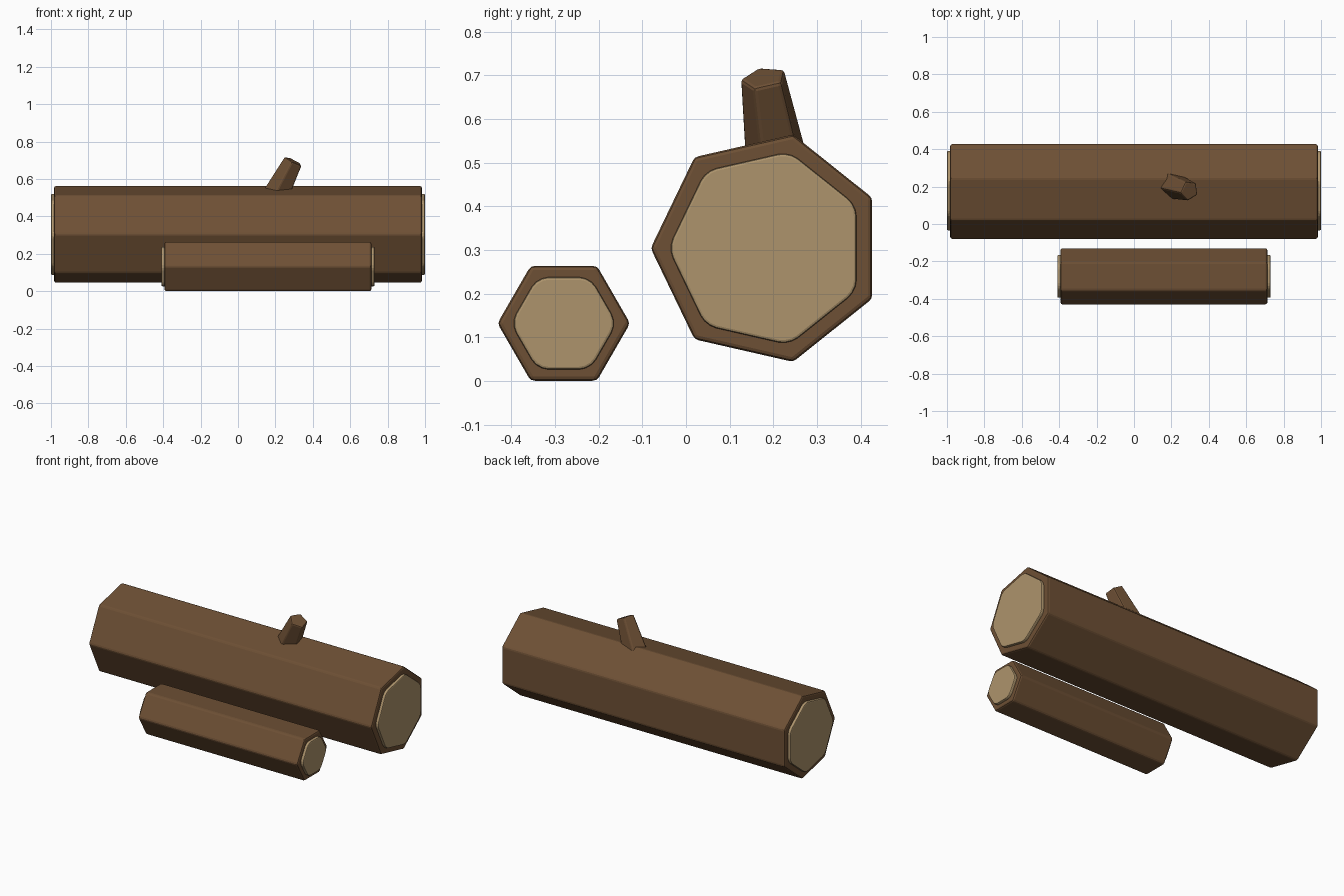
import bpy
import bmesh
import math
from mathutils import Matrix, Vector

cube = bpy.data.objects.get("Cube")
if cube:
    bpy.data.objects.remove(cube, do_unlink=True)


def material(name, colour):
    mat = bpy.data.materials.new(name)
    mat.use_nodes = True
    mat.diffuse_color = (*colour, 1)
    mat.node_tree.nodes["Principled BSDF"].inputs["Base Color"].default_value = (*colour, 1)
    return mat


bark = material("bark brown", (0.155, 0.08, 0.035))
cut_wood = material("cut wood tan", (0.42, 0.295, 0.15))


def prism(name, sides, start, end, r_start, r_end, turn, mat, bevel, corner=0):
    """Tapered prism from start to end; turn is the angle of its first corner."""
    start, end = Vector(start), Vector(end)
    axis = (end - start).normalized()
    u = Vector((0, 1, 0))
    u = (u - axis * u.dot(axis)).normalized()
    v = axis.cross(u)
    bm = bmesh.new()
    rings = []
    for centre, radius in ((start, r_start), (end, r_end)):
        angles = [math.radians(turn) + math.tau * i / sides for i in range(sides)]
        rings.append([bm.verts.new(centre + (u * math.cos(a) + v * math.sin(a)) * radius)
                      for a in angles])
    bm.faces.new(rings[0][::-1])
    bm.faces.new(rings[1])
    long_edges = []
    for i in range(sides):
        j = (i + 1) % sides
        bm.faces.new((rings[0][i], rings[0][j], rings[1][j], rings[1][i]))
        long_edges.append(bm.edges.get((rings[0][i], rings[1][i])))
    # Rounded corners
    if corner:
        bmesh.ops.bevel(bm, geom=long_edges, offset=corner, segments=3,
                        profile=0.5, affect='EDGES')
    bmesh.ops.recalc_face_normals(bm, faces=bm.faces)
    mesh = bpy.data.meshes.new(name)
    bm.to_mesh(mesh)
    bm.free()
    mesh.materials.append(mat)
    obj = bpy.data.objects.new(name, mesh)
    bpy.context.collection.objects.link(obj)
    # Softened edges
    mod = obj.modifiers.new("soft edges", 'BEVEL')
    mod.width = bevel
    mod.segments = 2
    mod.limit_method = 'ANGLE'
    mod.angle_limit = math.radians(30)
    return obj


def log(name, sides, x0, x1, y, z, radius, cap_radius, cap_depth):
    prism(name + "_bark", sides, (x0 + cap_depth, y, z), (x1 - cap_depth, y, z),
          radius, radius, 180, bark, 0.01)
    for side, x, sign in (("right", x0, 1), ("left", x1, -1)):
        prism(f"{name}_{side}_cut_end", sides, (x, y, z), (x + sign * 0.06, y, z),
              cap_radius, cap_radius, 180, cut_wood, 0.006, 0.025)


# Two logs lying side by side
log("large_log", 7, -1, 1, 0.186, 0.304, 0.267, 0.227, 0.017)
log("small_log", 6, -0.41, 0.73, -0.28, 0.132, 0.152, 0.122, 0.017)

# Leaning branch stub
prism("branch_stub", 5, (0.189, 0.213, 0.485), (0.297, 0.178, 0.696),
      0.078, 0.055, 30, bark, 0.008)
